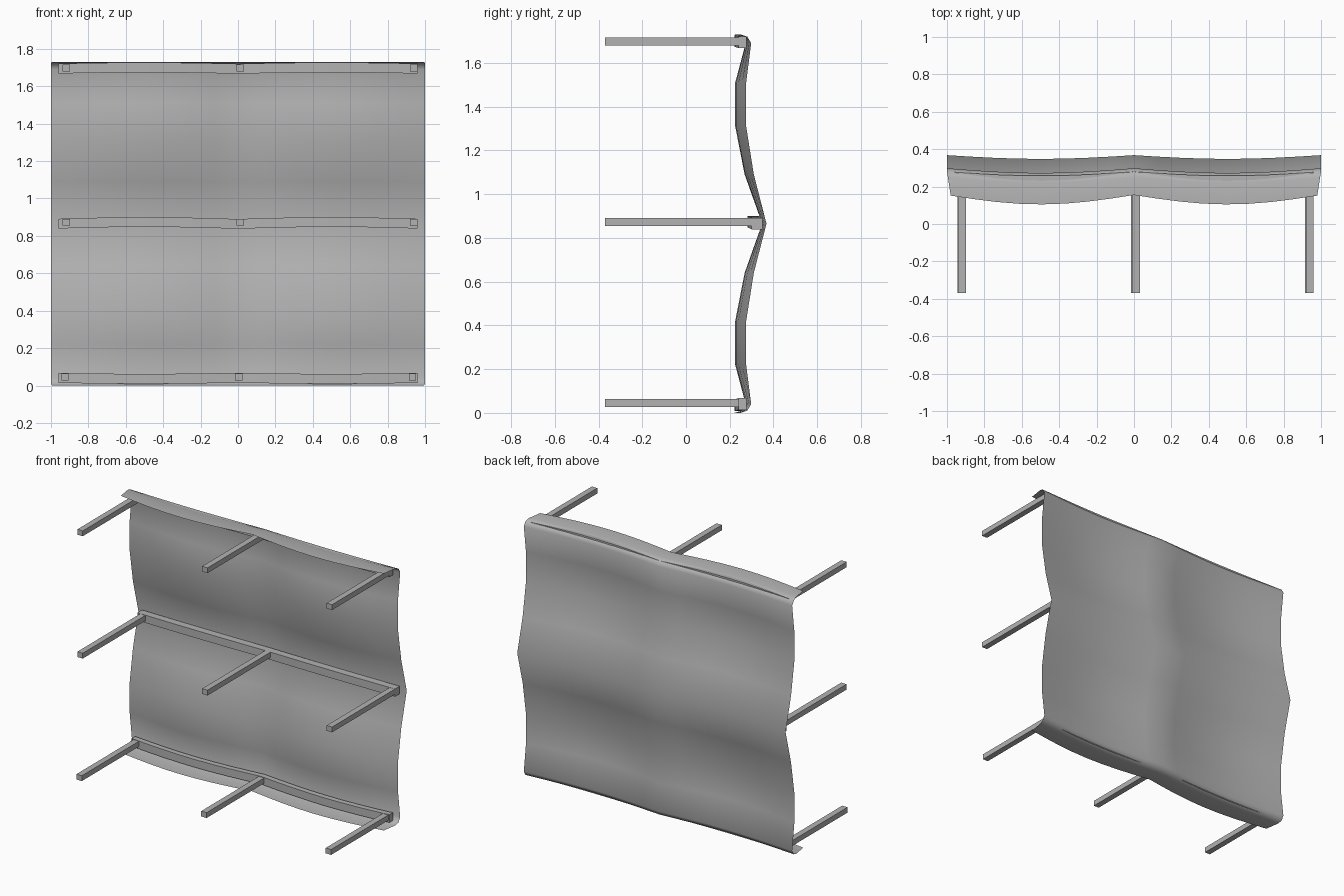
import bpy
import bmesh
from math import sin, pi

cube = bpy.data.objects.get("Cube")
if cube:
    bpy.data.objects.remove(cube)

grey = bpy.data.materials.new("plain grey")
grey.use_nodes = True
colour = (0.45, 0.45, 0.45, 1)
grey.diffuse_color = colour
grey.node_tree.nodes["Principled BSDF"].inputs["Base Color"].default_value = colour

HEIGHT = 1.73
COLUMNS = 16


def dip(x):
    """Scallop across the width: 0 at the edges and centre, 1 between."""
    return abs(sin(pi * x))


def loft(name, rows, closed=False, smooth=False):
    """Skin consecutive rows of points; closed joins last row to first and caps ends."""
    bm = bmesh.new()
    grid = [[bm.verts.new(p) for p in row] for row in rows]
    pairs = list(zip(grid, grid[1:]))
    if closed:
        pairs.append((grid[-1], grid[0]))
    for low, high in pairs:
        for i in range(len(low) - 1):
            bm.faces.new((low[i + 1], low[i], high[i], high[i + 1]))
    if closed:
        bm.faces.new([row[0] for row in grid])
        bm.faces.new([row[-1] for row in reversed(grid)])
        bmesh.ops.recalc_face_normals(bm, faces=bm.faces)
    for face in bm.faces:
        face.smooth = smooth
    mesh = bpy.data.meshes.new(name)
    bm.to_mesh(mesh)
    bm.free()
    mesh.materials.append(grey)
    obj = bpy.data.objects.new(name, mesh)
    bpy.context.collection.objects.link(obj)
    return obj


def span(half):
    return [half * (2 * i / COLUMNS - 1) for i in range(COLUMNS + 1)]


# Wavy panel: lower half profile (y, z, scallop depth, half width), mirrored upward
profile = [
    (0.155, 0.0, 0.05, 0.98),
    (0.25, 0.0, 0.03, 0.995),
    (0.28, 0.01, 0.025, 1),
    (0.298, 0.04, 0.025, 1),
    (0.275, 0.22, 0.05, 1),
    (0.275, 0.42, 0.05, 1),
    (0.31, 0.64, 0.042, 1),
    (0.368, HEIGHT / 2, 0.02, 1),
]
profile += [(y, HEIGHT - z, d, w) for y, z, d, w in reversed(profile[:-1])]
loft("wavy_panel",
     [[(x, y - d * dip(x), z) for x in span(w)] for y, z, d, w in profile],
     smooth=True)


# Rails: curved bars that follow the panel
def rail(name, y0, y1, z0, z1, rise):
    corners = [(y0, z0), (y1, z0), (y1, z1), (y0, z1)]
    loft(name, [[(x, y - 0.022 * dip(x), z + rise * dip(x)) for x in span(0.96)]
                for y, z in corners], closed=True)


rail("bottom_rail", 0.243, 0.28, 0.015, 0.068, -0.006)
rail("middle_rail", 0.303, 0.353, 0.838, 0.89, 0.01)
rail("top_rail", 0.243, 0.28, 1.667, 1.72, 0.007)


# Arms: square bars reaching forward from each rail
def arm(name, x, z, back):
    bpy.ops.mesh.primitive_cube_add(size=1, location=(x, (back - 0.37) / 2, z))
    obj = bpy.context.object
    obj.name = name
    obj.scale = (0.04, back + 0.37, 0.036)
    bpy.ops.object.transform_apply(location=False, rotation=False, scale=True)
    obj.data.materials.append(grey)


for level, z, back, shift in (("bottom", 0.046, 0.25, -0.007),
                              ("middle", 0.873, 0.31, 0),
                              ("top", 1.697, 0.25, 0)):
    for side, x in (("right", -0.918), ("centre", 0.012), ("left", 0.94)):
        arm(f"{level}_{side}_arm", x + shift, z, back)
